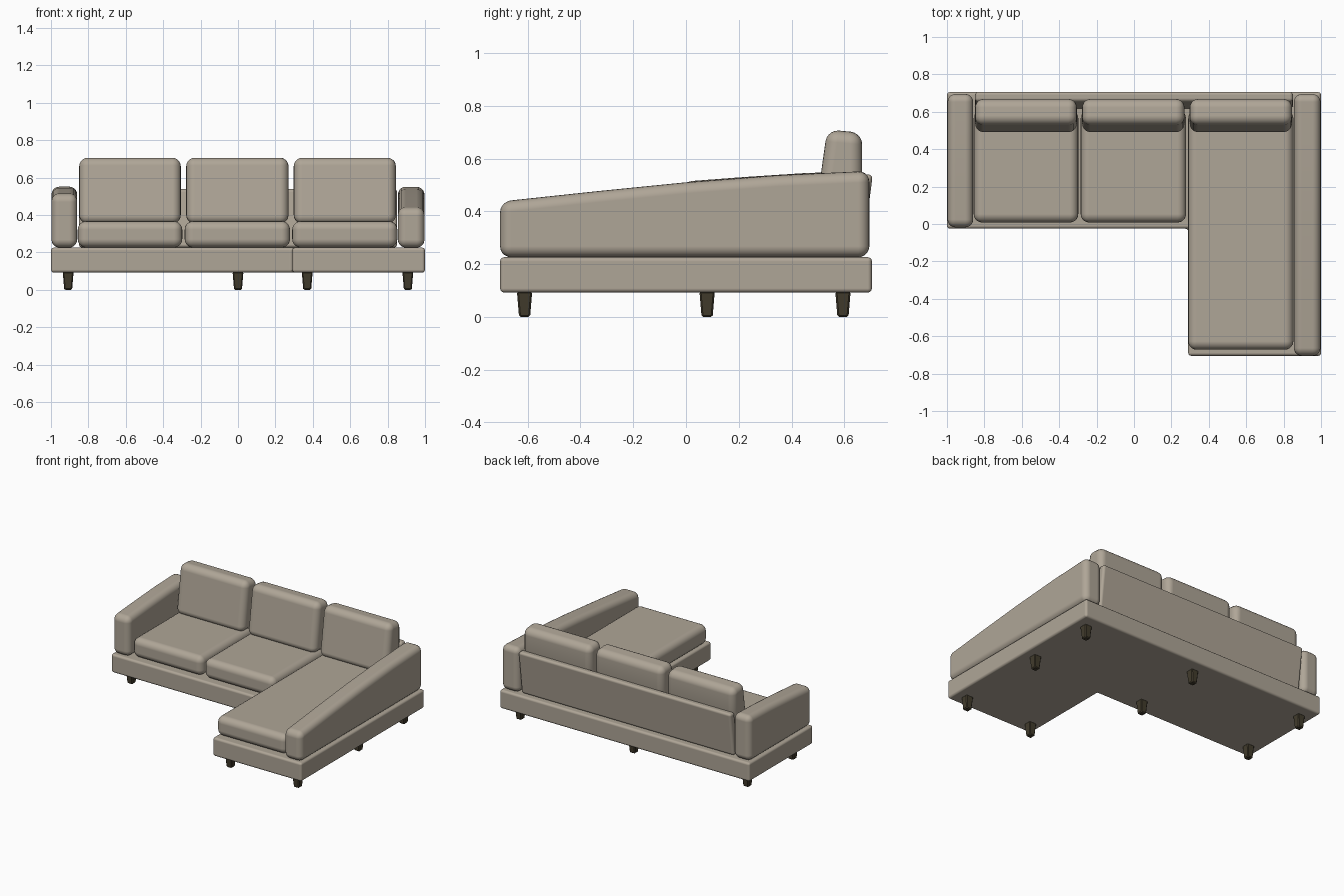
import bpy
import bmesh
from mathutils import Vector

cube = bpy.data.objects.get("Cube")
if cube:
    bpy.data.objects.remove(cube, do_unlink=True)


def make_material(name, rgb):
    mat = bpy.data.materials.new(name)
    mat.use_nodes = True
    mat.diffuse_color = (*rgb, 1)
    mat.node_tree.nodes["Principled BSDF"].inputs["Base Color"].default_value = (*rgb, 1)
    return mat


FABRIC = make_material("beige fabric", (0.43, 0.38, 0.31))
WOOD = make_material("dark wood", (0.055, 0.045, 0.026))


def finish(name, bm, mat, radius, segments, smooth=True):
    """Turn a bmesh into an object with rounded edges."""
    bmesh.ops.recalc_face_normals(bm, faces=bm.faces)
    mesh = bpy.data.meshes.new(name)
    bm.to_mesh(mesh)
    bm.free()
    mesh.materials.append(mat)
    for poly in mesh.polygons:
        poly.use_smooth = smooth
    obj = bpy.data.objects.new(name, mesh)
    bpy.context.collection.objects.link(obj)
    bevel = obj.modifiers.new("rounding", "BEVEL")
    bevel.width = radius
    bevel.segments = segments
    bevel.limit_method = "ANGLE"
    bevel.harden_normals = smooth
    return obj


def extrude(name, points, offset, radius, segments=5):
    """Extrude a closed outline along an offset and round it."""
    bm = bmesh.new()
    face = bm.faces.new([bm.verts.new(p) for p in points])
    result = bmesh.ops.extrude_face_region(bm, geom=[face])
    moved = [v for v in result["geom"] if isinstance(v, bmesh.types.BMVert)]
    bmesh.ops.translate(bm, verts=moved, vec=Vector(offset))
    return finish(name, bm, FABRIC, radius, segments)


def side_profile(name, x0, x1, outline, radius):
    """Extrude a (y, z) outline from x0 to x1."""
    return extrude(name, [(x0, y, z) for y, z in outline], (x1 - x0, 0, 0), radius)


# L-shaped plinth
FLOOR, DECK = 0.092, 0.226
plan = [(-1, -0.025), (0.29, -0.025), (0.29, -0.705), (1, -0.705), (1, 0.705), (-1, 0.705)]
extrude("base", [(x, y, FLOOR) for x, y in plan], (0, 0, DECK - FLOOR), 0.016, 3)

# Arms with gently curved sloping tops
long_top = [(-0.705, 0.437), (-0.35, 0.475), (0, 0.51), (0.35, 0.537), (0.695, 0.553)]
short_top = [(-0.018, 0.512), (0.22, 0.53), (0.45, 0.545), (0.695, 0.553)]
for name, x0, x1, top in (("left_arm", 0.855, 0.997, long_top),
                          ("right_arm", -0.997, -0.86, short_top)):
    side_profile(name, x0, x1, [(top[-1][0], DECK), (top[0][0], DECK)] + top, 0.042)

# Leaning back panel
side_profile("back_panel", -0.85, 0.85,
             [(0.615, DECK), (0.668, DECK), (0.708, 0.54), (0.655, 0.54)], 0.018)

# Seat and back cushions, the last seat being the long one
for label, x0, x1, front in (("right", -0.857, -0.298, 0.008),
                             ("middle", -0.285, 0.278, 0.008),
                             ("left", 0.29, 0.852, -0.672)):
    side_profile(label + "_seat_cushion", x0, x1,
                 [(0.61, DECK), (front, DECK), (front, 0.367), (0.61, 0.367)], 0.045)
    side_profile(label + "_back_cushion", x0 + 0.008, x1 - 0.008,
                 [(0.625, 0.355), (0.485, 0.355), (0.535, 0.71), (0.668, 0.698), (0.668, 0.54)],
                 0.045)

# Tapered legs
spots = [(x, y) for x in (-0.908, 0, 0.908) for y in (0.08, 0.595)]
spots += [(0.37, -0.612), (0.908, -0.612)]
for i, (x, y) in enumerate(spots):
    bm = bmesh.new()
    bmesh.ops.create_cube(bm, size=1)
    for v in bm.verts:
        half = 0.029 if v.co.z > 0 else 0.021
        v.co = Vector((x + half * (1 if v.co.x > 0 else -1),
                       y + half * (1 if v.co.y > 0 else -1),
                       FLOOR + 0.004 if v.co.z > 0 else 0))
    finish("leg_%d" % (i + 1), bm, WOOD, 0.006, 1, smooth=False)
